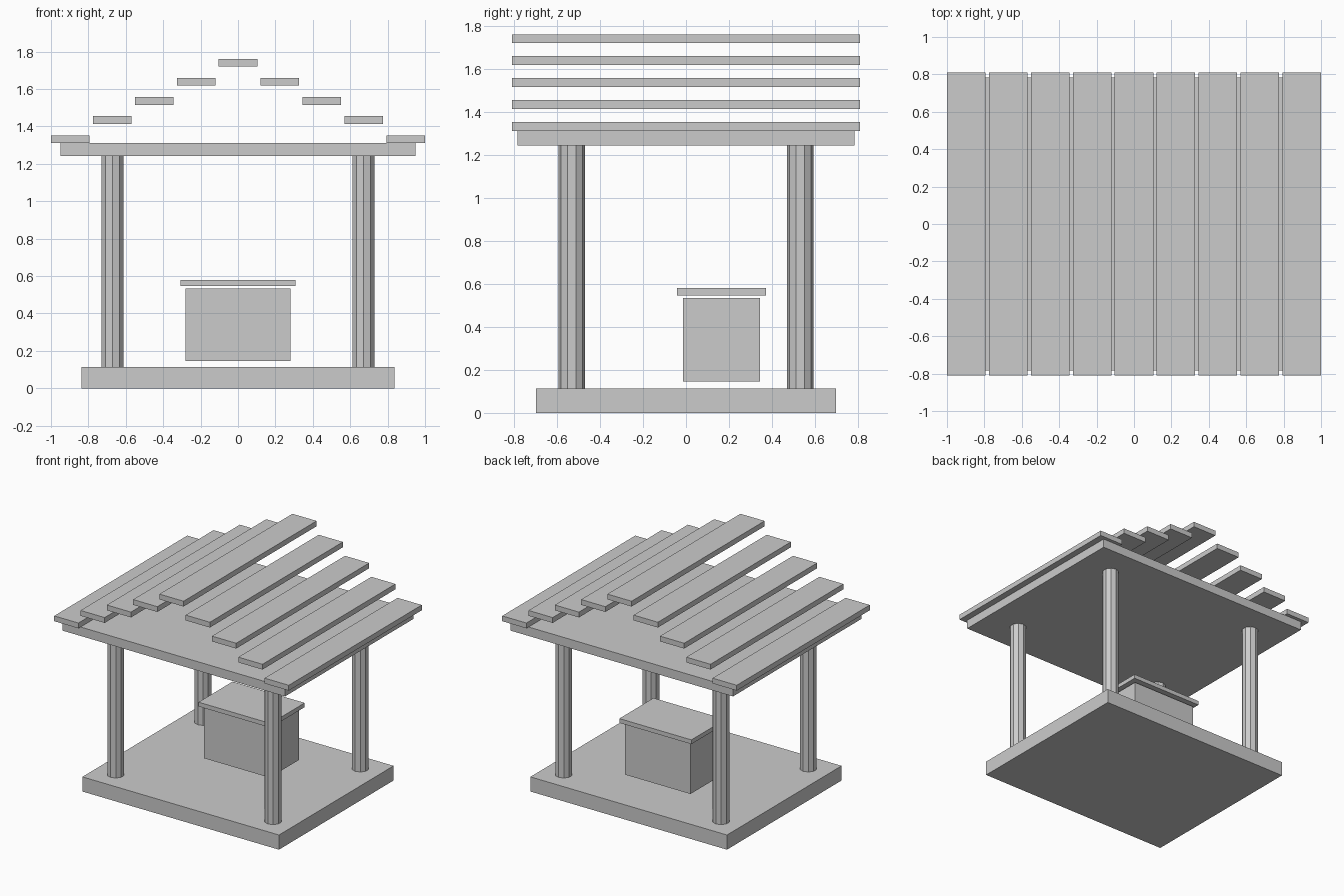
import bpy

if "Cube" in bpy.data.objects:
    bpy.data.objects.remove(bpy.data.objects["Cube"])

# One flat grey for the whole pavilion
grey = bpy.data.materials.new("light grey")
grey.diffuse_color = (0.6, 0.6, 0.6, 1)
grey.use_nodes = True
grey.node_tree.nodes["Principled BSDF"].inputs["Base Color"].default_value = grey.diffuse_color


def finish(name):
    ob = bpy.context.object
    ob.name = name
    ob.data.materials.append(grey)
    return ob


def box(name, x, y, z):
    """Box from (low, high) ranges."""
    centre = [(a + b) / 2 for a, b in (x, y, z)]
    bpy.ops.mesh.primitive_cube_add(size=1, location=centre)
    bpy.context.object.scale = [b - a for a, b in (x, y, z)]
    bpy.ops.object.transform_apply(location=False, rotation=False, scale=True)
    return finish(name)


# Floor and flat ceiling
FLOOR, CEIL_LOW, CEIL_TOP = 0.113, 1.243, 1.312
box("floor_slab", (-0.838, 0.838), (-0.698, 0.698), (0, FLOOR))
box("ceiling_slab", (-0.949, 0.949), (-0.783, 0.783), (CEIL_LOW, CEIL_TOP))

# Four ten-sided posts
for sx, side in ((-1, "left"), (1, "right")):
    for sy, end in ((-1, "front"), (1, "back")):
        bpy.ops.mesh.primitive_cylinder_add(
            vertices=10, radius=0.0615, depth=CEIL_LOW - FLOOR,
            location=(sx * 0.671, sy * 0.531, (FLOOR + CEIL_LOW) / 2))
        finish(f"{end}_{side}_post")

# Stepped roof planks, rising to the ridge
for i in range(-4, 5):
    x = i * 0.2242
    z = CEIL_TOP + (4 - abs(i)) * 0.102
    box(f"roof_plank_{i + 5}", (x - 0.103, x + 0.103), (-0.81, 0.81), (z, z + 0.041))

# Chest with a separate lid, set towards the back
box("chest_body", (-0.28, 0.28), (-0.015, 0.345), (0.145, 0.534))
box("chest_lid", (-0.307, 0.307), (-0.042, 0.373), (0.547, 0.58))
